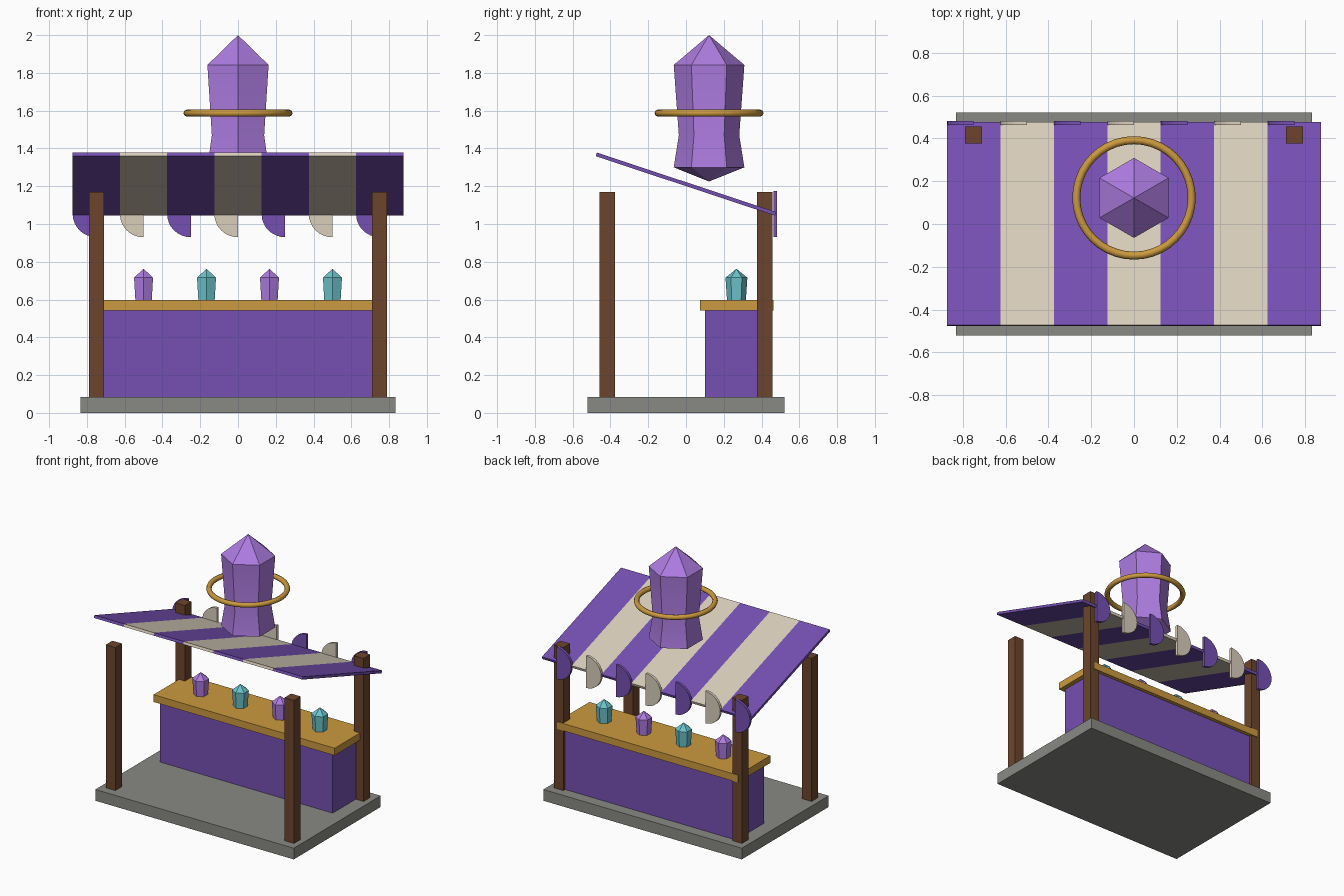
import bpy, bmesh, math
from mathutils import Vector, Matrix

if "Cube" in bpy.data.objects:
    bpy.data.objects.remove(bpy.data.objects["Cube"], do_unlink=True)


def material(name, rgb):
    m = bpy.data.materials.new(name)
    m.use_nodes = True
    m.diffuse_color = (*rgb, 1)
    m.node_tree.nodes["Principled BSDF"].inputs["Base Color"].default_value = (*rgb, 1)
    return m


PURPLE = material("purple cloth", (0.18, 0.08, 0.45))
CREAM = material("cream cloth", (0.70, 0.62, 0.50))
CRYSTAL = material("violet crystal", (0.42, 0.20, 0.75))
TEAL = material("teal crystal", (0.15, 0.55, 0.60))
GOLD = material("gold", (0.60, 0.32, 0.05))
WOOD = material("dark wood", (0.15, 0.06, 0.025))
STONE = material("grey stone", (0.25, 0.25, 0.23))


def make(name, bm, *mats):
    bmesh.ops.recalc_face_normals(bm, faces=bm.faces)
    mesh = bpy.data.meshes.new(name)
    bm.to_mesh(mesh)
    bm.free()
    for m in mats:
        mesh.materials.append(m)
    ob = bpy.data.objects.new(name, mesh)
    bpy.context.collection.objects.link(ob)
    return ob


def box(name, low, high, mat):
    low, high = Vector(low), Vector(high)
    bm = bmesh.new()
    bmesh.ops.create_cube(bm, size=1)
    bmesh.ops.scale(bm, vec=high - low, verts=bm.verts)
    bmesh.ops.translate(bm, vec=(low + high) / 2, verts=bm.verts)
    return make(name, bm, mat)


def turned(name, profile, x, y, mat, sides=6):
    """Faceted solid from (radius, z) pairs, with corners facing front and back."""
    bm = bmesh.new()
    rings = []
    for r, z in profile:
        if r == 0:
            rings.append([bm.verts.new((x, y, z))] * sides)
            continue
        angles = [math.pi / 2 + math.tau * i / sides for i in range(sides)]
        rings.append([bm.verts.new((x + r * math.cos(a), y + r * math.sin(a), z)) for a in angles])
    for a, b in zip(rings, rings[1:]):
        for i in range(sides):
            j = (i + 1) % sides
            bm.faces.new(dict.fromkeys((a[i], a[j], b[j], b[i])))
    if profile[0][0] > 0:
        bm.faces.new(rings[0])
    return make(name, bm, mat)


def smooth(ob, angle):
    bpy.ops.object.select_all(action="DESELECT")
    ob.select_set(True)
    bpy.context.view_layer.objects.active = ob
    bpy.ops.object.shade_smooth_by_angle(angle=math.radians(angle))


# Platform and corner posts
box("base", (-0.833, -0.521, 0), (0.833, 0.521, 0.085), STONE)
for sx, side in ((-1, "right"), (1, "left")):
    for sy, end in ((-1, "front"), (1, "back")):
        x, y = 0.75 * sx, 0.417 * sy
        box(f"{end}_{side}_post", (x - 0.04, y - 0.04, 0.083), (x + 0.04, y + 0.04, 1.17), WOOD)

# Counter
box("counter_body", (-0.725, 0.10, 0.083), (0.725, 0.435, 0.542), PURPLE)
box("counter_top", (-0.76, 0.073, 0.542), (0.76, 0.463, 0.597), GOLD)

# Small crystals on the counter
for i in range(4):
    turned(f"small_crystal_{i + 1}", [(0.05, 0.597), (0.058, 0.716), (0, 0.763)],
           -0.5 + i / 3, 0.267, (CRYSTAL, TEAL)[i % 2])

# Sloping awning, cut into stripes
STRIPE, COUNT = 0.25, 7
bm = bmesh.new()
bmesh.ops.create_cube(bm, size=1)
bmesh.ops.scale(bm, vec=(STRIPE * COUNT, 1.0, 0.02), verts=bm.verts)
for i in range(1, COUNT):
    bmesh.ops.bisect_plane(bm, geom=bm.verts[:] + bm.edges[:] + bm.faces[:],
                           plane_co=((i - COUNT / 2) * STRIPE, 0, 0), plane_no=(1, 0, 0))
for f in bm.faces:
    x = f.calc_center_median().x
    stripe = min(COUNT - 1, max(0, math.floor(x / STRIPE + COUNT / 2)))
    f.material_index = stripe % 2
awning = make("awning", bm, PURPLE, CREAM)
awning.matrix_world = Matrix.Translation((0, 0, 1.211)) @ Matrix.Rotation(-0.32, 4, "X")

# Half-round flaps along the low edge, each bulging to the right
for i in range(COUNT):
    cx = (i - COUNT // 2) * STRIPE
    bm = bmesh.new()
    arc = [math.pi / 2 + math.pi * k / 16 for k in range(17)]
    face = bm.faces.new([bm.verts.new((cx + 0.125 * math.cos(a), 0.463, 1.052 + 0.122 * math.sin(a)))
                         for a in arc])
    out = bmesh.ops.extrude_face_region(bm, geom=[face])["geom"]
    bmesh.ops.translate(bm, vec=(0, 0.02, 0),
                        verts=[v for v in out if isinstance(v, bmesh.types.BMVert)])
    make(f"awning_flap_{i + 1}", bm, (PURPLE, CREAM)[i % 2])

# Large floating crystal and its ring
big = turned("large_crystal", [(0, 1.225), (0.187, 1.30), (0.16, 1.47), (0.187, 1.842), (0, 2.0)],
             0, 0.122, CRYSTAL)
smooth(big, 20)
bpy.ops.mesh.primitive_torus_add(location=(0, 0.122, 1.587), major_radius=0.27, minor_radius=0.0187,
                                 major_segments=40, minor_segments=8)
ring = bpy.context.object
ring.name = "crystal_ring"
ring.data.materials.append(GOLD)
smooth(ring, 50)
